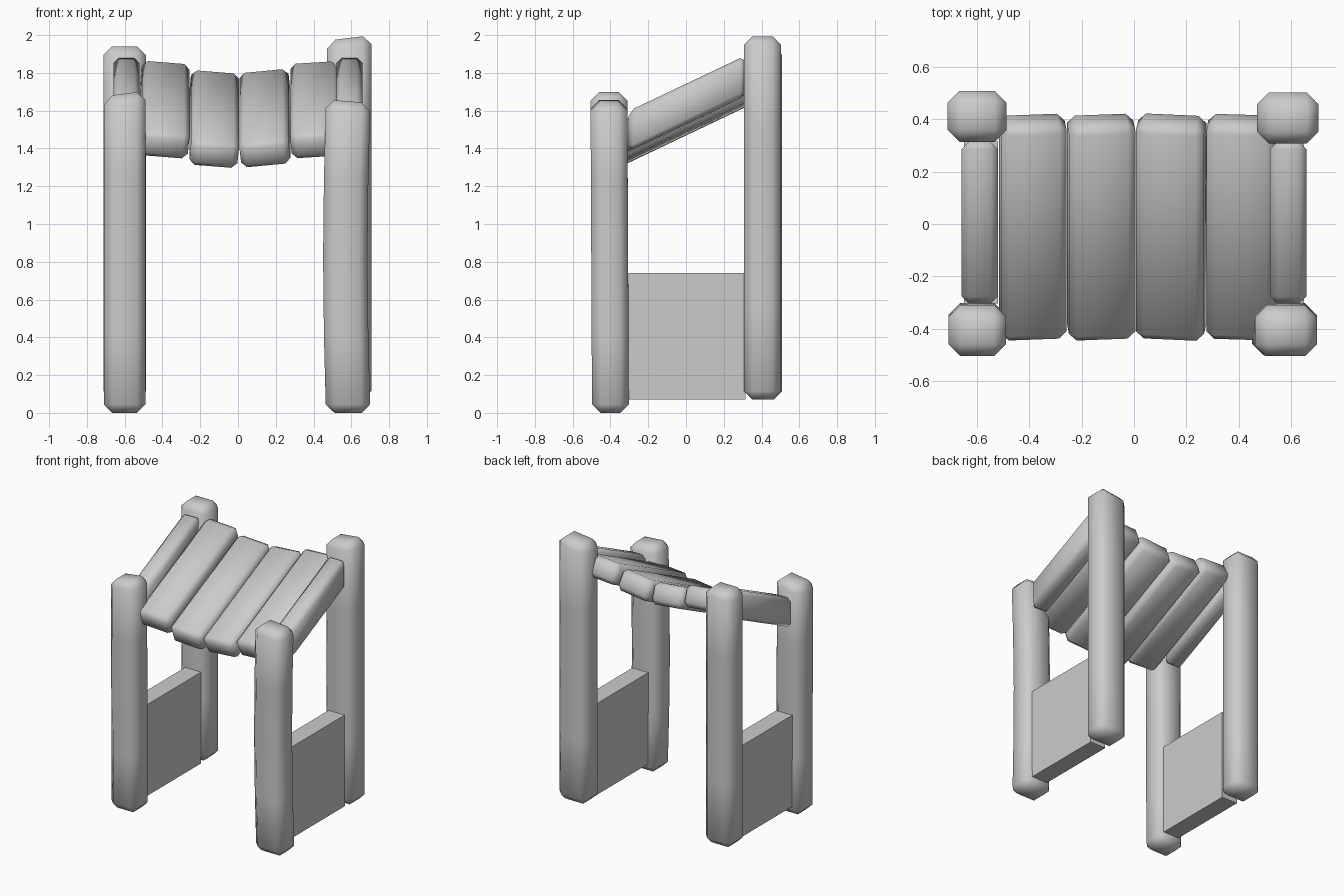
import bpy, bmesh, math
from mathutils import Matrix, Vector

cube = bpy.data.objects.get("Cube")
if cube:
    bpy.data.objects.remove(cube, do_unlink=True)

grey = bpy.data.materials.new("plain grey")
grey.use_nodes = True
grey.diffuse_color = (0.6, 0.6, 0.6, 1)
grey.node_tree.nodes["Principled BSDF"].inputs["Base Color"].default_value = (0.6, 0.6, 0.6, 1)

SLOPE = 0.475                      # rise of the roof towards the back
PITCH = math.atan(SLOPE)


def block(name, size, bevel=0.0, cuts=(), shape=None, smooth=True):
    """Chamfered box about the origin, optionally sliced at heights and reshaped."""
    bm = bmesh.new()
    bmesh.ops.create_cube(bm, size=1, matrix=Matrix.Diagonal((*size, 1)))
    if bevel:
        bmesh.ops.bevel(bm, geom=bm.edges[:], offset=bevel, segments=1,
                        affect='EDGES', profile=0.5)
    for z in cuts:
        bmesh.ops.bisect_plane(bm, geom=bm.verts[:] + bm.edges[:] + bm.faces[:],
                               plane_co=(0, 0, z), plane_no=(0, 0, 1))
    if shape:
        for v in bm.verts:
            v.co = shape(v.co)
    bmesh.ops.recalc_face_normals(bm, faces=bm.faces[:])
    for f in bm.faces:
        f.smooth = smooth
    mesh = bpy.data.meshes.new(name)
    bm.to_mesh(mesh)
    bm.free()
    mesh.materials.append(grey)
    obj = bpy.data.objects.new(name, mesh)
    bpy.context.collection.objects.link(obj)
    return obj


def post(name, x, y, bottom, top, width, tilt=0.0, bend=0.0, lean=0.0):
    """Upright with a slanted top, a sideways bend and a slight lean in y."""
    h = top - bottom

    def shape(co):
        t = co.z / h + 0.5
        z = co.z + (tilt * co.x if t > 0.9 else 0)
        return Vector((co.x + bend * math.sin(math.pi * t), co.y + lean * t, z))

    obj = block(name, (width, 0.195, h), 0.045, (-h / 4, 0, h / 4), shape)
    obj.location = (x, y, (bottom + top) / 2)


# Four corner posts
post("front_right_post", -0.6, -0.4, 0.0, 1.69, 0.22, tilt=0.13, lean=-0.008)
post("front_left_post", 0.583, -0.4, 0.0, 1.65, 0.235, tilt=-0.08, bend=-0.015, lean=-0.008)
post("back_right_post", -0.6, 0.412, 0.07, 1.94, 0.225)
post("back_left_post", 0.588, 0.405, 0.07, 1.985, 0.235, tilt=0.12)

# Sloping rails and low side panels between the posts
for side, s in (("right", -1), ("left", 1)):
    rail = block(side + "_rail", (0.138, 0.62, 0.215), 0.028,
                 shape=lambda co: Vector((co.x, co.y, co.z + SLOPE * co.y)))
    rail.location = (s * 0.59, 0.005, 1.637)
    panel = block(side + "_panel", (0.13, 0.62, 0.67), smooth=False)
    panel.location = (s * 0.585, 0.005, 0.405)

# Sagging roof planks: centre x, centre z, width, roll
planks = ((-0.387, 1.605, 0.252, 5), (-0.126, 1.555, 0.255, 5),
          (0.142, 1.56, 0.262, -6), (0.411, 1.605, 0.262, -4))
for i, (x, z, width, roll) in enumerate(planks):
    plank = block(f"roof_plank_{i + 1}", (width, 0.91, 0.15), 0.03)
    turn = Matrix.Rotation(PITCH, 4, 'X') @ Matrix.Rotation(math.radians(roll), 4, 'Y')
    plank.matrix_world = Matrix.Translation((x, -0.012, z)) @ turn
